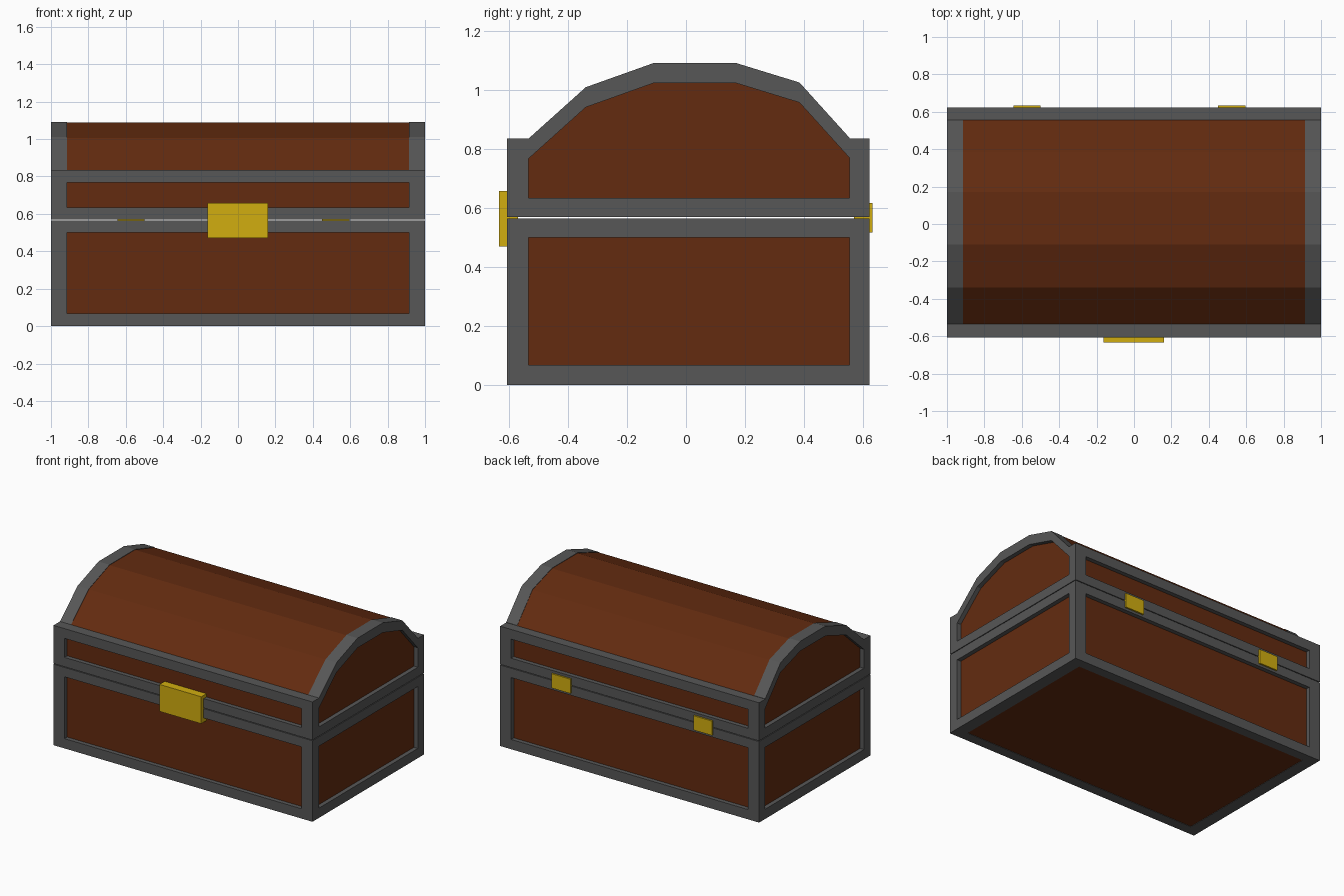
import bpy, bmesh

if "Cube" in bpy.data.objects:
    bpy.data.objects.remove(bpy.data.objects["Cube"])

def material(name, rgb):
    m = bpy.data.materials.new(name)
    m.diffuse_color = (*rgb, 1)
    m.use_nodes = True
    m.node_tree.nodes["Principled BSDF"].inputs["Base Color"].default_value = m.diffuse_color
    return m

WOOD = material("wood", (0.125, 0.024, 0.005))
IRON = material("iron", (0.095, 0.095, 0.095))
BRASS = material("brass", (0.64, 0.42, 0.005))

def prism(bm, profile, x0, x1):
    """Extrude a (y, z) outline along x."""
    face = bm.faces.new([bm.verts.new((x0, y, z)) for y, z in profile])
    ext = bmesh.ops.extrude_face_region(bm, geom=[face])
    moved = [v for v in ext["geom"] if isinstance(v, bmesh.types.BMVert)]
    bmesh.ops.translate(bm, vec=(x1 - x0, 0, 0), verts=moved)

def box(bm, x0, x1, y0, y1, z0, z1):
    prism(bm, [(y0, z0), (y1, z0), (y1, z1), (y0, z1)], x0, x1)

def finish(bm, name, mat):
    bmesh.ops.recalc_face_normals(bm, faces=bm.faces)
    me = bpy.data.meshes.new(name)
    bm.to_mesh(me)
    bm.free()
    me.materials.append(mat)
    ob = bpy.data.objects.new(name, me)
    bpy.context.collection.objects.link(ob)
    return ob

Y0, Y1 = -0.607, 0.622        # outer front and back
IY0, IY1 = -0.535, 0.555      # inner edges of the frame
IX = 0.915
R = 0.03                      # panel recess

def frame(bm, z0, z1, rails, side_rails):
    """Four corner posts plus rails around the sides."""
    for ya, yb in ((Y0, IY0), (IY1, Y1)):
        for xa, xb in ((-1, -IX), (IX, 1)):
            box(bm, xa, xb, ya, yb, z0, z1)
        for za, zb in rails:
            box(bm, -IX, IX, ya, yb, za, zb)
    for xa, xb in ((-1, -IX), (IX, 1)):
        for za, zb in side_rails:
            box(bm, xa, xb, IY0, IY1, za, zb)

# base frame and wooden body
bm = bmesh.new()
base_rails = [(0, 0.068), (0.5, 0.565)]
frame(bm, 0, 0.565, base_rails, base_rails)
finish(bm, "base_frame", IRON)

bm = bmesh.new()
box(bm, -1 + R, 1 - R, Y0 + R, Y1 - R, 0.003, 0.56)
finish(bm, "base_panels", WOOD)

# lid frame with arched end bands
arch = [(IY0, 0.835), (-0.34, 1.01), (-0.11, 1.092), (0.17, 1.092), (0.385, 1.026), (IY1, 0.838)]
bm = bmesh.new()
frame(bm, 0.57, 0.836, [(0.57, 0.635), (0.768, 0.836)], [(0.57, 0.635)])
band = arch + [(y, z - 0.068) for y, z in reversed(arch)]
for xa, xb in ((-1, -IX), (IX, 1)):
    prism(bm, band, xa, xb)
finish(bm, "lid_frame", IRON)

# wooden barrel lid
bm = bmesh.new()
dome = [(y, z - 0.003) for y, z in arch]
prism(bm, [(Y1 - R, 0.575), (Y0 + R, 0.575), (Y0 + R, 0.8), (IY0, 0.8)] + dome
      + [(IY1, 0.8), (Y1 - R, 0.8)], -1 + R, 1 - R)
finish(bm, "lid_panels", WOOD)

# front latch
bm = bmesh.new()
box(bm, -0.163, 0.16, -0.634, -0.57, 0.47, 0.658)
finish(bm, "latch", BRASS)

# back hinges
for name, xa, xb in (("hinge_left", -0.643, -0.5), ("hinge_right", 0.45, 0.597)):
    bm = bmesh.new()
    box(bm, xa, xb, 0.57, 0.633, 0.517, 0.617)
    finish(bm, name, BRASS)
